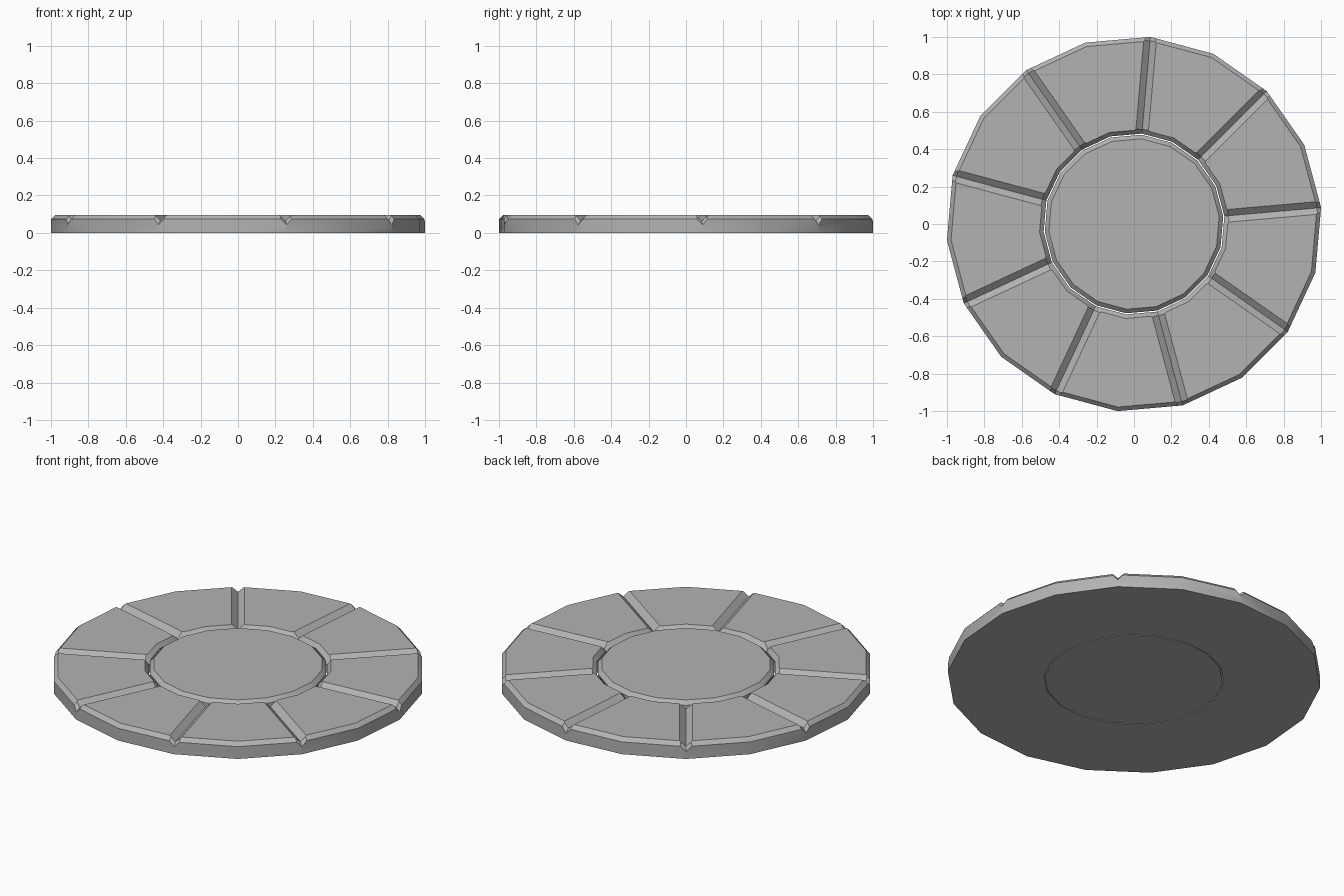
import bpy, bmesh
from math import radians, cos, sin, tau
from mathutils import Matrix

if "Cube" in bpy.data.objects:
    bpy.data.objects.remove(bpy.data.objects["Cube"])

SIDES, SEGMENTS, START = 18, 9, radians(5)
H, C = 0.095, 0.022          # height and chamfer
R_OUT, R_IN, R_DISC = 1.004, 0.485, 0.479
FLOOR = 0.065                # groove floor height

grey = bpy.data.materials.new("dark_grey")
grey.diffuse_color = (0.45, 0.45, 0.45, 1)
grey.use_nodes = True
grey.node_tree.nodes["Principled BSDF"].inputs["Base Color"].default_value = grey.diffuse_color


def finish(name, bm):
    bmesh.ops.recalc_face_normals(bm, faces=bm.faces)
    mesh = bpy.data.meshes.new(name)
    bm.to_mesh(mesh)
    bm.free()
    mesh.materials.append(grey)
    obj = bpy.data.objects.new(name, mesh)
    bpy.context.collection.objects.link(obj)
    return obj


def loop(bm, r, z):
    return [bm.verts.new((r * cos(START + tau * i / SIDES),
                          r * sin(START + tau * i / SIDES), z)) for i in range(SIDES)]


def bridge(bm, a, b):
    for i in range(len(a)):
        j = (i + 1) % len(a)
        bm.faces.new((a[i], a[j], b[j], b[i]))


# Outer ring: chamfered profile swept around the centre
bm = bmesh.new()
profile = [(R_IN, 0), (R_OUT, 0), (R_OUT, H - C), (R_OUT - C, H), (R_IN + C, H), (R_IN, H - C)]
loops = [loop(bm, r, z) for r, z in profile]
for k in range(len(loops)):
    bridge(bm, loops[k], loops[(k + 1) % len(loops)])
ring = finish("segmented_ring", bm)

# Centre disc with chamfered top edge
bm = bmesh.new()
loops = [loop(bm, r, z) for r, z in [(R_DISC, 0), (R_DISC, H - C), (R_DISC - C, H)]]
bridge(bm, loops[0], loops[1])
bridge(bm, loops[1], loops[2])
bm.faces.new(loops[0])
bm.faces.new(loops[2])
disc = finish("centre_disc", bm)

# V-shaped wedges that cut the radial grooves, dipping at both ends with the chamfer
bm = bmesh.new()
E = 0.05
stations = [(R_IN + C - E, -E), (R_IN + C, 0), (R_OUT - C, 0), (R_OUT - C + E, -E)]
for s in range(SEGMENTS):
    rot = Matrix.Rotation(START + tau * s / SEGMENTS, 4, 'Z')
    rows = []
    for x, drop in stations:
        vs = [bm.verts.new((x, y, FLOOR + drop + h))
              for y, h in [(0, 0), (0.113, 0.1), (-0.113, 0.1)]]
        bmesh.ops.transform(bm, matrix=rot, verts=vs)
        rows.append(vs)
    for a, b in zip(rows, rows[1:]):
        bridge(bm, a, b)
    bm.faces.new(rows[0])
    bm.faces.new(rows[-1])
cutter = finish("groove_cutter", bm)
cutter.hide_render = True

mod = ring.modifiers.new("grooves", 'BOOLEAN')
mod.operation = 'DIFFERENCE'
mod.solver = 'EXACT'
mod.object = cutter
bpy.context.view_layer.objects.active = ring
ring.select_set(True)
bpy.ops.object.modifier_apply(modifier=mod.name)
bpy.data.objects.remove(cutter, do_unlink=True)

# Soft side walls, crisp chamfers
disc.select_set(True)
bpy.ops.object.shade_smooth_by_angle(angle=radians(25))
